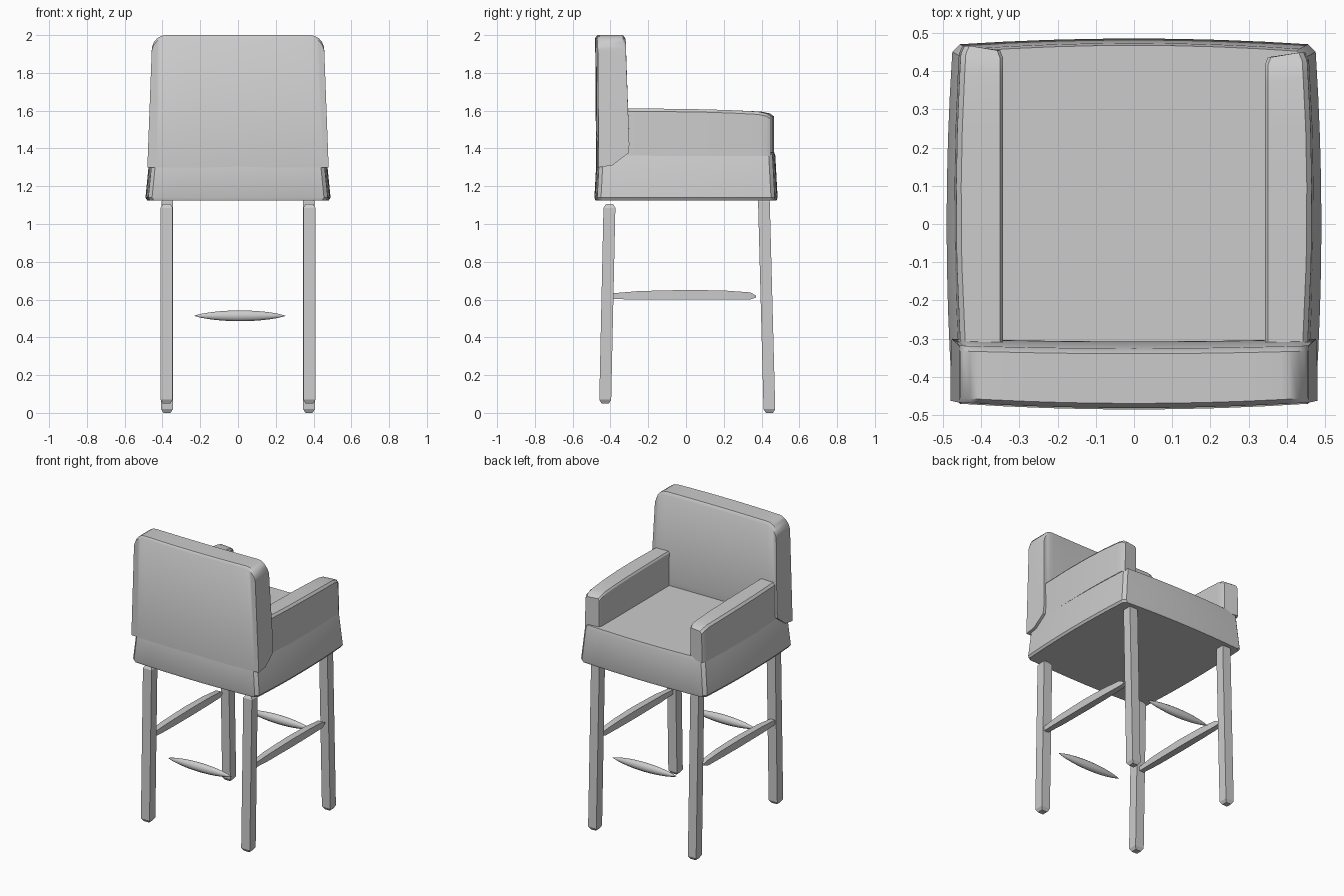
import bpy, bmesh, math
from mathutils import Vector

if "Cube" in bpy.data.objects:
    bpy.data.objects.remove(bpy.data.objects["Cube"])


def finish(name, bm, angle=30):
    bmesh.ops.recalc_face_normals(bm, faces=bm.faces)
    me = bpy.data.meshes.new(name)
    bm.to_mesh(me)
    bm.free()
    ob = bpy.data.objects.new(name, me)
    bpy.context.collection.objects.link(ob)
    bpy.ops.object.select_all(action='DESELECT')
    ob.select_set(True)
    bpy.context.view_layer.objects.active = ob
    bpy.ops.object.shade_smooth_by_angle(angle=math.radians(angle))
    return ob


def loft(name, rings, angle=30):
    """Skin a list of equal-length point rings and cap both ends."""
    bm = bmesh.new()
    vs = [[bm.verts.new(p) for p in r] for r in rings]
    n = len(rings[0])
    for a, b in zip(vs, vs[1:]):
        for i in range(n):
            j = (i + 1) % n
            bm.faces.new((a[i], a[j], b[j], b[i]))
    bm.faces.new(vs[0][::-1])
    bm.faces.new(vs[-1])
    return finish(name, bm, angle)


def cushion_ring(hx, hy, z, bulge=0.015, c=0.02, n=8):
    """Square outline with bowed sides and small cut corners."""
    pts = []
    for k in range(4):
        a, b = (hx, hy) if k % 2 == 0 else (hy, hx)
        for i in range(n + 1):
            t = -1 + 2 * i / n
            p = Vector((a + bulge * (1 - t * t), t * (b - c), 0))
            for _ in range(k):
                p = Vector((-p.y, p.x, 0))
            pts.append((p.x, p.y, z))
    return pts


def bar(name, lo, hi, w, d, inset=0.012):
    """Square post between two points with chamfered ends."""
    lo, hi = Vector(lo), Vector(hi)
    L = (hi - lo).length
    rings = []
    for t, s in ((0, inset), (0.02 / L, 0), (1 - 0.02 / L, 0), (1, inset)):
        p = lo.lerp(hi, t)
        rings.append([(p.x + sx * (w / 2 - s), p.y + sy * (d / 2 - s), p.z)
                      for sx, sy in ((-1, -1), (1, -1), (1, 1), (-1, 1))])
    return loft(name, rings)


# seat block
loft("seat", [cushion_ring(0.465, 0.465, 1.125), cushion_ring(0.475, 0.47, 1.14),
              cushion_ring(0.453, 0.458, 1.36), cushion_ring(0.445, 0.452, 1.38)])

# backrest: side sections stepped across the width, rounded top corners
HALF, R = 0.48, 0.075
xs = [HALF - R + R * math.sin(math.radians(a)) for a in (0, 20, 40, 60, 80, 90)]
xs = [-x for x in reversed(xs)] + [-0.3, -0.2, -0.1, 0, 0.1, 0.2, 0.3] + xs
section = [(-0.462, 1.30), (-0.39, 1.31), (-0.305, 1.375), (-0.30, 1.42),
           (-0.318, 1.98), (-0.332, 2.0), (-0.455, 2.0), (-0.467, 1.985)]
rings = []
for x in xs:
    over = max(0, abs(x) - (HALF - R))
    drop = R - math.sqrt(max(0, R * R - over * over))
    bow = 0.014 * (1 - (x / HALF) ** 2)
    ring = []
    for i, (y, z) in enumerate(section):
        if z > 1.9:
            z -= drop
        taper = 1 - 0.055 * (z - 1.3) / 0.7
        ring.append((x * taper, y - (bow if i != 1 else 0) * (0.5 if 1 < i < 6 else 1), z))
    rings.append(ring)
loft("backrest", rings, 40)

# armrests, gently bowed outward along their length
for side, end in ((-1, 0.0), (1, -0.018)):
    rings = []
    for y, top, s in ((-0.34, 1.612, 0), (-0.1, 1.61, 0), (0.1, 1.607, 0), (0.25, 1.602, 0),
                      (0.40, 1.595, 0), (0.445, 1.585, 0.0), (0.466, 1.57, 0.008)):
        y2 = y + (end if y > 0.3 else 0)
        bow = 0.016 * (1 - ((y - 0.05) / 0.45) ** 2)
        o, i = 0.446 + bow - s, 0.342 + s
        k = 0.012 if y > 0.3 else 0
        rings.append([(side * x, yy, z) for x, yy, z in (
            (i, y2 - k, 1.36), (o + 0.008, y2, 1.36), (o + 0.003, y2, top - 0.015),
            (o - 0.01, y2, top), (i + 0.008, y2 - k, top), (i, y2 - k, top - 0.012))])
    loft("left_armrest" if side < 0 else "right_armrest", rings)

# legs, side stretchers
for side, word in ((-1, "left"), (1, "right")):
    bar(word + "_front_leg", (side * 0.378, -0.428, 0.05), (side * 0.378, -0.405, 1.105), 0.065, 0.063)
    bar(word + "_back_leg", (side * 0.376, 0.442, 0.0), (side * 0.374, 0.412, 1.14), 0.062, 0.062)
    rings = []
    for y, lo, hi, w in ((-0.40, 0.603, 0.632, 0.016), (-0.25, 0.60, 0.645, 0.022),
                         (0.0, 0.60, 0.651, 0.024), (0.2, 0.60, 0.648, 0.022),
                         (0.34, 0.60, 0.638, 0.018), (0.37, 0.61, 0.622, 0.010)):
        rings.append([(side * 0.385 + a * w, y, z) for a, z in ((-1, lo), (1, lo), (1, hi), (-1, hi))])
    loft(word + "_stretcher", rings)

# lens-shaped cross bars
for name, y in (("front_crossbar", -0.422), ("back_crossbar", 0.43)):
    rings = []
    for i in range(13):
        t = -0.99 + 1.98 * i / 12
        r = (1 - t * t) ** 0.8
        rings.append([(0.01 + 0.243 * t, y + 0.025 * r * math.cos(a), 0.514 + 0.03 * r * math.sin(a))
                      for a in (math.tau * k / 10 for k in range(10))])
    loft(name, rings, 50)
